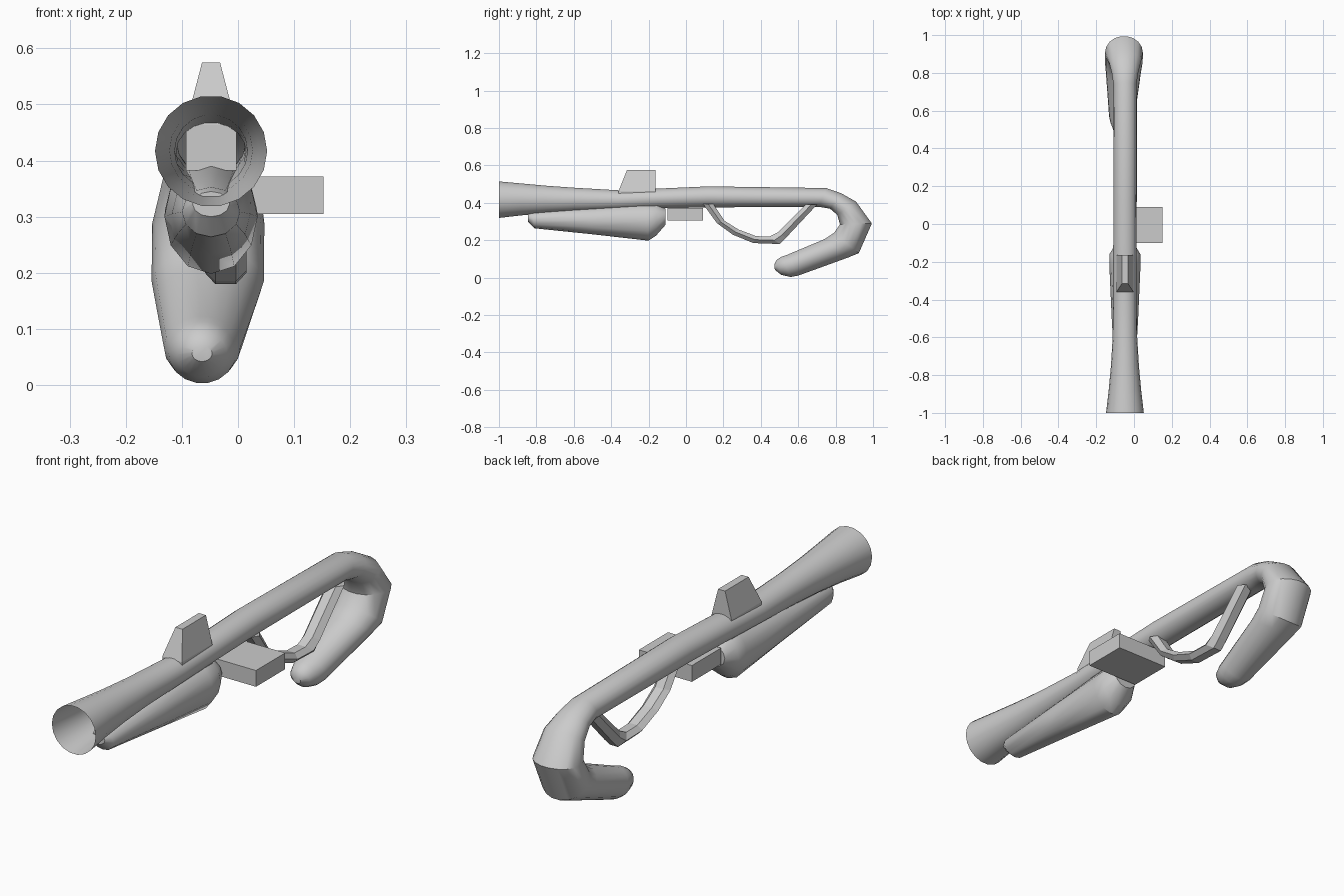
import bpy, bmesh, math
from mathutils import Vector

if "Cube" in bpy.data.objects:
    bpy.data.objects.remove(bpy.data.objects["Cube"])


def finish(name, bm, smooth=None):
    bmesh.ops.recalc_face_normals(bm, faces=bm.faces)
    me = bpy.data.meshes.new(name)
    bm.to_mesh(me)
    bm.free()
    ob = bpy.data.objects.new(name, me)
    bpy.context.collection.objects.link(ob)
    if smooth:
        bpy.ops.object.select_all(action='DESELECT')
        ob.select_set(True)
        bpy.context.view_layer.objects.active = ob
        bpy.ops.object.shade_smooth_by_angle(angle=math.radians(smooth))
    return ob


def loft(name, rings, sides, smooth=None, cap_start=True):
    """Rings: outer y, z, inner y, z, x centre, half width."""
    bm = bmesh.new()
    loops = []
    for oy, oz, iy, iz, xc, hw in rings:
        out, inn = Vector((xc, oy, oz)), Vector((xc, iy, iz))
        mid, half = (out + inn) / 2, (out - inn) / 2
        if sides == 6:                       # flats reach the given outline
            half /= math.sin(math.radians(60))
        loop = []
        for i in range(sides):
            a = math.tau * i / sides
            loop.append(bm.verts.new(mid + half * math.sin(a)
                                     + Vector((hw * math.cos(a), 0, 0))))
        loops.append(loop)
    for a, b in zip(loops, loops[1:]):
        for i in range(sides):
            j = (i + 1) % sides
            bm.faces.new((a[i], a[j], b[j], b[i]))
    bm.faces.new(loops[-1])
    if cap_start:
        bm.faces.new(loops[0])
    return finish(name, bm, smooth)


def box_stack(name, layers):
    """Layers: x0, x1, y0, y1, z from bottom to top."""
    bm = bmesh.new()
    loops = [[bm.verts.new(p) for p in ((x0, y0, z), (x1, y0, z), (x1, y1, z), (x0, y1, z))]
             for x0, x1, y0, y1, z in layers]
    for a, b in zip(loops, loops[1:]):
        for i in range(4):
            j = (i + 1) % 4
            bm.faces.new((a[i], a[j], b[j], b[i]))
    bm.faces.new(loops[0])
    bm.faces.new(loops[-1])
    return finish(name, bm)


X = -0.048
# open flared barrel running into the hooked stock
loft("barrel_and_stock", [
    (-1.00, .516, -1.00, .318, X, .100),
    (-.88, .505, -.88, .332, X, .086),
    (-.75, .493, -.75, .343, X, .074),
    (-.60, .482, -.60, .352, X, .065),
    (-.36, .468, -.36, .362, X, .062),
    (-.15, .477, -.15, .370, X, .062),
    (.12, .489, .12, .375, X, .061),
    (.75, .480, .71, .378, X, .060),
    (.83, .452, .77, .368, X, .070),
    (.91, .407, .808, .335, X, .085),
    (.995, .290, .822, .285, -.053, .100),
    (.925, .130, .79, .240, -.054, .100),
    (.87, .108, .74, .207, -.056, .093),
    (.60, .010, .54, .123, -.064, .068),
    (.56, .003, .51, .113, -.064, .060),
    (.51, .014, .483, .095, -.064, .045),
    (.475, .042, .472, .070, -.064, .018),
], 18, 35, cap_start=False)

# forward hand grip
loft("hand_grip", [
    (-.845, .345, -.845, .300, X, .033),
    (-.82, .353, -.81, .264, X, .052),
    (-.50, .378, -.50, .232, X, .070),
    (-.22, .402, -.20, .198, X, .083),
    (-.16, .400, -.16, .225, X, .082),
    (-.11, .370, -.11, .282, X, .052),
], 12, 35)

# trigger guard strip
loft("trigger_guard", [
    (.09, .395, .145, .395, -.022, .037),
    (.165, .292, .205, .305, -.022, .037),
    (.25, .230, .28, .258, -.022, .037),
    (.36, .185, .375, .222, -.022, .037),
    (.50, .180, .445, .220, -.022, .037),
    (.535, .214, .49, .242, -.022, .037),
    (.70, .390, .64, .392, -.022, .037),
], 6)

# tapered rear sight, base sunk into the barrel
box_stack("sight", [
    (X - .045, X + .045, -.36, -.163, .382),
    (X - .045, X + .045, -.36, -.163, .464),
    (X - .016, X + .016, -.316, -.163, .575),
])

# side block under the barrel
box_stack("side_block", [
    (-.09, .152, -.10, .09, .305),
    (-.09, .152, -.10, .09, .372),
])
